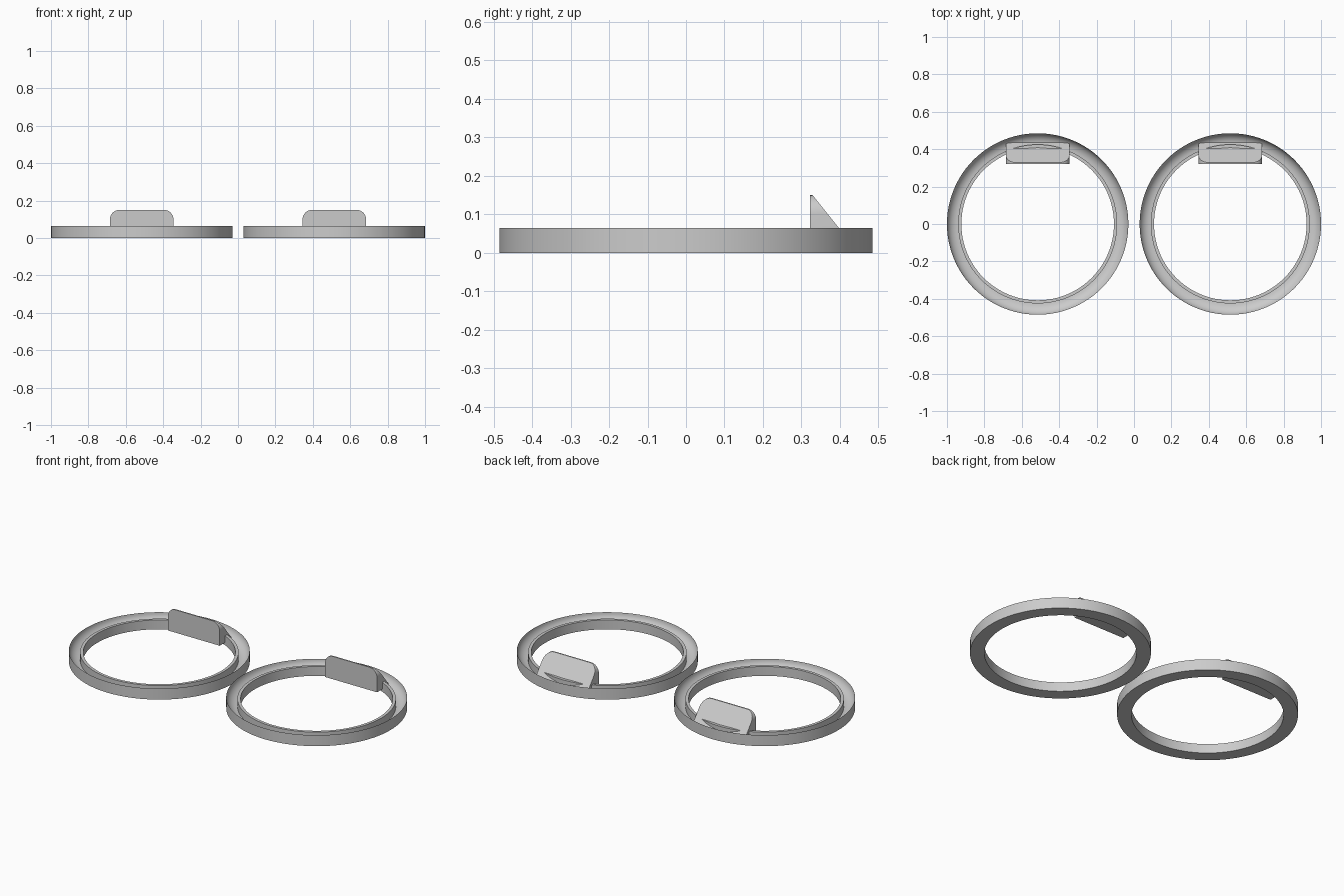
import bpy, bmesh, math

cube = bpy.data.objects.get("Cube")
if cube:
    bpy.data.objects.remove(cube, do_unlink=True)

GREY = (0.6, 0.6, 0.6, 1.0)
mat = bpy.data.materials.new("plain grey")
mat.use_nodes = True
mat.diffuse_color = GREY
mat.node_tree.nodes["Principled BSDF"].inputs["Base Color"].default_value = GREY

R_OUT, R_GROOVE, R_IN = 0.485, 0.425, 0.408
RIM_Z, LIP_Z, GROOVE_Z = 0.065, 0.055, 0.01
HALF_GAP = 0.515


def finish(bm, name, x):
    bmesh.ops.recalc_face_normals(bm, faces=bm.faces)
    mesh = bpy.data.meshes.new(name)
    bm.to_mesh(mesh)
    bm.free()
    mesh.materials.append(mat)
    obj = bpy.data.objects.new(name, mesh)
    obj.location.x = x
    bpy.context.collection.objects.link(obj)
    bpy.ops.object.select_all(action='DESELECT')
    obj.select_set(True)
    bpy.context.view_layer.objects.active = obj
    bpy.ops.object.shade_smooth_by_angle(angle=math.radians(30))


def ring(name, x):
    # Cross-section: outer wall, hollow cove, thin inner lip
    profile = [(R_IN, 0), (R_OUT, 0)]
    for i in range(9):
        t = math.pi / 2 * i / 8
        profile.append((R_GROOVE + (R_OUT - R_GROOVE) * math.cos(t),
                        RIM_Z - (RIM_Z - GROOVE_Z) * math.sin(t)))
    profile += [(R_GROOVE, LIP_Z), (R_IN, LIP_Z)]
    bm = bmesh.new()
    verts = [bm.verts.new((r, 0, z)) for r, z in profile]
    edges = [bm.edges.new((a, b)) for a, b in zip(verts, verts[1:] + verts[:1])]
    bmesh.ops.spin(bm, geom=verts + edges, cent=(0, 0, 0), axis=(0, 0, 1),
                   angle=math.tau, steps=96, use_merge=True)
    bmesh.ops.remove_doubles(bm, verts=bm.verts, dist=0.0001)
    finish(bm, name, x)


def tab(name, x):
    # Rounded plate outline, cut back by a sloping rear face
    half, low, top, front, rad = 0.17, 0.015, 0.15, 0.322, 0.05
    outline = [(-half, low), (half, low)]
    for side in (1, -1):
        for i in range(9):
            a = math.pi / 2 * (i / 8 if side > 0 else 1 - i / 8)
            outline.append((side * (half - rad + rad * math.cos(a)),
                            top - rad + rad * math.sin(a)))
    bm = bmesh.new()
    fronts = [bm.verts.new((px, front, pz)) for px, pz in outline]
    backs = [bm.verts.new((px, front + 0.007 + (top - pz) * 0.8, pz))
             for px, pz in outline]
    bm.faces.new(fronts)
    bm.faces.new(backs[::-1])
    n = len(outline)
    for i in range(n):
        j = (i + 1) % n
        bm.faces.new((fronts[i], backs[i], backs[j], fronts[j]))
    finish(bm, name, x)


for label, x in (("left", HALF_GAP), ("right", -HALF_GAP)):
    ring(label + "_ring", x)
    tab(label + "_tab", x)
